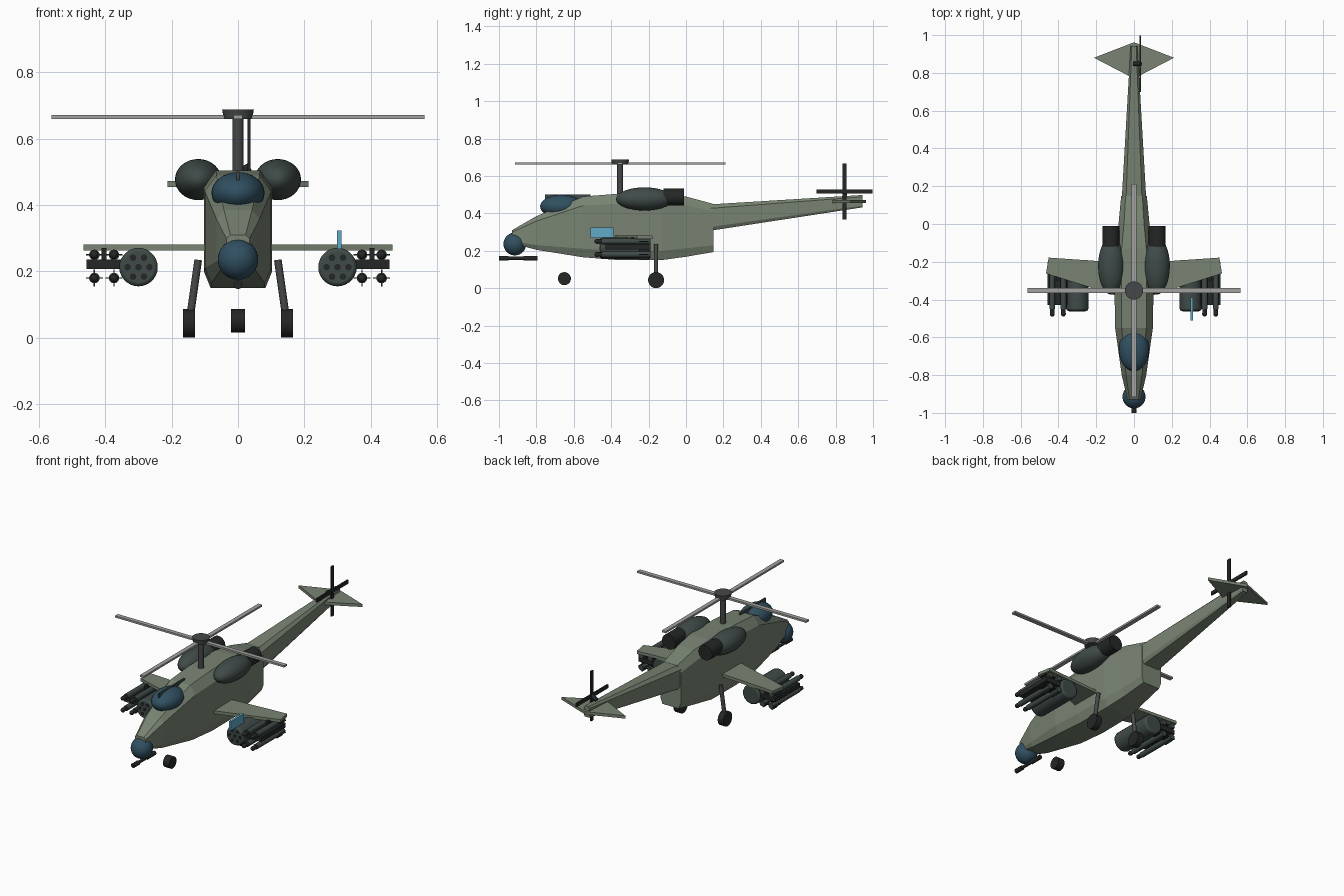
import bpy, bmesh, math
from mathutils import Vector

if "Cube" in bpy.data.objects:
    bpy.data.objects.remove(bpy.data.objects["Cube"])


def material(name, rgb):
    m = bpy.data.materials.new(name)
    m.diffuse_color = (*rgb, 1)
    m.use_nodes = True
    m.node_tree.nodes["Principled BSDF"].inputs["Base Color"].default_value = m.diffuse_color
    return m


GREEN = material("olive", (0.19, 0.23, 0.17))
DARK = material("dark_green", (0.05, 0.07, 0.065))
GLASS = material("glass", (0.03, 0.08, 0.12))
STEEL = material("steel", (0.06, 0.065, 0.065))
BLADE = material("blade_grey", (0.36, 0.36, 0.35))
BLACK = material("black", (0.018, 0.02, 0.02))
BLUE = material("light_blue", (0.12, 0.4, 0.58))


def finish(name, mat, smooth=False):
    o = bpy.context.object
    o.name = name
    o.data.materials.append(mat)
    if smooth:
        bpy.ops.object.shade_smooth_by_angle(angle=math.radians(35))
    return o


def box(name, lo, hi, mat):
    lo, hi = Vector(lo), Vector(hi)
    bpy.ops.mesh.primitive_cube_add(size=1, location=(lo + hi) / 2)
    bpy.context.object.scale = hi - lo
    return finish(name, mat)


def rod(name, a, b, r, mat, r2=None, n=20):
    a, b = Vector(a), Vector(b)
    d = b - a
    bpy.ops.mesh.primitive_cone_add(vertices=n, radius1=r, radius2=r if r2 is None else r2,
                                    depth=d.length, location=(a + b) / 2,
                                    rotation=d.to_track_quat('Z', 'Y').to_euler())
    return finish(name, mat, True)


def ball(name, c, r, mat):
    bpy.ops.mesh.primitive_uv_sphere_add(segments=32, ring_count=16, location=c)
    bpy.context.object.scale = r
    return finish(name, mat, True)


def add_mesh(name, bm, mat):
    bmesh.ops.recalc_face_normals(bm, faces=bm.faces)
    me = bpy.data.meshes.new(name)
    bm.to_mesh(me)
    bm.free()
    o = bpy.data.objects.new(name, me)
    bpy.context.collection.objects.link(o)
    me.materials.append(mat)
    return o


def loft(name, sections, mat):
    # eight-sided sections: y, half width, bottom z, top z
    bm = bmesh.new()
    rings = []
    for y, w, zb, zt in sections:
        h = zt - zb
        half = [(0.8 * w, zb), (w, zb + 0.14 * h), (w, zt - 0.15 * h), (0.65 * w, zt)]
        pts = half + [(-x, z) for x, z in reversed(half)]
        rings.append([bm.verts.new((x, y, z)) for x, z in pts])
    for a, b in zip(rings, rings[1:]):
        for i in range(8):
            j = (i + 1) % 8
            bm.faces.new((a[i], a[j], b[j], b[i]))
    bm.faces.new(rings[0])
    bm.faces.new(rings[-1])
    return add_mesh(name, bm, mat)


def plate(name, outline, z0, z1, mat):
    bm = bmesh.new()
    f = bm.faces.new([bm.verts.new((x, y, z0)) for x, y in outline])
    ext = bmesh.ops.extrude_face_region(bm, geom=[f])
    for v in ext["geom"]:
        if isinstance(v, bmesh.types.BMVert):
            v.co.z = z1
    return add_mesh(name, bm, mat)


# Fuselage and tail boom
loft("fuselage", [(-0.93, 0.035, 0.24, 0.31), (-0.80, 0.065, 0.205, 0.385),
                  (-0.55, 0.1, 0.165, 0.49), (-0.36, 0.103, 0.15, 0.505),
                  (-0.13, 0.1, 0.15, 0.505), (0.0, 0.082, 0.168, 0.49),
                  (0.147, 0.068, 0.193, 0.45)], GREEN)
loft("tail_boom", [(0.13, 0.065, 0.307, 0.448), (0.943, 0.018, 0.432, 0.498)], GREEN)

# Canopy, centre fin, nose sensor and gun
ball("canopy", (0, -0.665, 0.437), (0.08, 0.115, 0.062), GLASS)
box("canopy_fin", (-0.005, -0.755, 0.45), (0.005, -0.51, 0.502), DARK)
ball("nose_sensor", (0, -0.915, 0.236), (0.061, 0.061, 0.061), GLASS)
rod("gun_barrel", (0, -1, 0.16), (0, -0.8, 0.16), 0.009, BLACK)
rod("gun_muzzle", (0, -1, 0.16), (0, -0.95, 0.16), 0.013, BLACK)
rod("gun_breech", (0, -0.87, 0.16), (0, -0.795, 0.16), 0.013, BLACK)

# Main rotor
HY = -0.352
rod("rotor_mast", (0, HY, 0.49), (0, HY, 0.665), 0.016, STEEL)
rod("rotor_hub", (0, HY, 0.66), (0, HY, 0.689), 0.043, STEEL, 0.048, 32)
box("rotor_blade_side", (-0.563, HY - 0.013, 0.66), (0.563, HY + 0.013, 0.671), BLADE)
box("rotor_blade_long", (-0.013, HY - 0.563, 0.66), (0.013, HY + 0.563, 0.671), BLADE)

# Tail rotor and stabiliser
TY, TZ = 0.848, 0.516
box("tail_blade_upright", (0.029, TY - 0.011, TZ - 0.15), (0.038, TY + 0.011, TZ + 0.15), BLACK)
box("tail_blade_level", (0.029, TY - 0.15, TZ - 0.011), (0.038, TY + 0.15, TZ + 0.011), BLACK)
rod("tail_rotor_shaft", (0, TY, TZ - 0.018), (0.036, TY, TZ), 0.012, BLACK)
plate("stabiliser", [(0, 0.77), (0.212, 0.88), (0, 0.962), (-0.212, 0.88)],
      0.455, 0.472, GREEN)

# Nose wheel
rod("nose_wheel", (-0.021, -0.65, 0.051), (0.021, -0.65, 0.051), 0.035, BLACK)

# Sensor panel carried on one side only
box("side_panel", (0.298, -0.51, 0.268), (0.312, -0.388, 0.323), BLUE)

for s, side in ((-1, "left"), (1, "right")):
    # Engine and exhaust
    ball("engine_" + side, (s * 0.12, -0.222, 0.477), (0.07, 0.152, 0.062), DARK)
    rod("exhaust_" + side, (s * 0.122, -0.12, 0.487), (s * 0.122, -0.01, 0.487), 0.045, BLACK)

    # Stub wing
    plate("wing_" + side, [(s * 0.06, -0.39), (s * 0.466, -0.262), (s * 0.452, -0.178),
                           (s * 0.06, -0.205)], 0.263, 0.281, GREEN)

    # Main wheel and leg
    rod("wheel_" + side, (s * 0.129, -0.16, 0.043), (s * 0.166, -0.16, 0.043), 0.043, BLACK)
    rod("wheel_leg_" + side, (s * 0.12, -0.16, 0.235), (s * 0.145, -0.16, 0.06), 0.0115, STEEL)

    # Rocket pod with seven tubes
    px, pz = s * 0.3, 0.213
    pod = rod("rocket_pod_" + side, (px, -0.46, pz), (px, -0.19, pz), 0.058, DARK, n=28)
    bev = pod.modifiers.new("round_rim", 'BEVEL')
    bev.width, bev.segments = 0.01, 2
    for i in range(7):
        a, r = i * math.pi / 3, 0.033 if i < 6 else 0
        x, z = px + r * math.cos(a), pz + r * math.sin(a)
        rod("rocket_tube_" + side, (x, -0.463, z), (x, -0.44, z), 0.01, BLACK, n=12)

    # Missile rack with four missiles
    xs = sorted((s * 0.342, s * 0.457))
    box("missile_rack_" + side, (xs[0], -0.43, 0.208), (xs[1], -0.2, 0.236), BLACK)
    box("rack_pylon_" + side, (s * 0.404 - 0.008, -0.3, 0.22),
        (s * 0.404 + 0.008, -0.21, 0.27), BLACK)
    for mx in (0.374, 0.433):
        for mz in (0.25, 0.18):
            x = s * mx
            rod("missile_" + side, (x, -0.45, mz), (x, -0.19, mz), 0.016, DARK, n=14)
            rod("missile_neck_" + side, (x, -0.475, mz), (x, -0.44, mz), 0.012, BLACK, n=14)
            ball("missile_tip_" + side, (x, -0.475, mz), (0.013, 0.015, 0.013), BLACK)
            box("missile_fin_level_" + side, (x - 0.026, -0.25, mz - 0.002),
                (x + 0.026, -0.2, mz + 0.002), BLACK)
            box("missile_fin_upright_" + side, (x - 0.002, -0.25, mz - 0.026),
                (x + 0.002, -0.2, mz + 0.026), BLACK)
